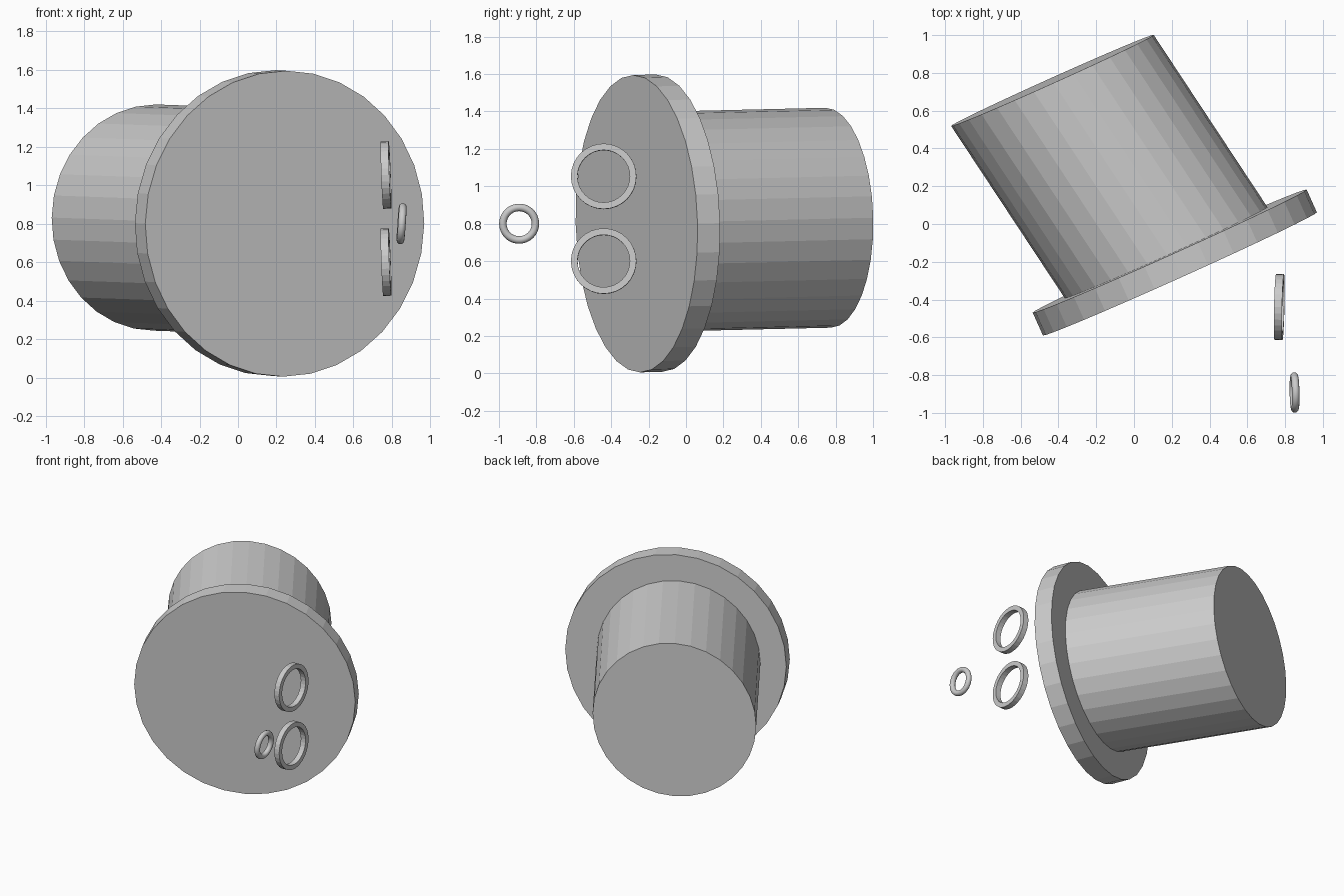
import bpy, bmesh, math
from mathutils import Vector

if "Cube" in bpy.data.objects:
    bpy.data.objects.remove(bpy.data.objects["Cube"])

grey = bpy.data.materials.new("light_grey")
grey.diffuse_color = (0.6, 0.6, 0.6, 1)
grey.use_nodes = True
grey.node_tree.nodes["Principled BSDF"].inputs["Base Color"].default_value = grey.diffuse_color


def frame(normal):
    """Side and up directions of the plane with this normal."""
    n = Vector(normal).normalized()
    side = Vector((0, 0, 1)).cross(n).normalized()
    return n, side, n.cross(side)


def finish(name, bm):
    bmesh.ops.recalc_face_normals(bm, faces=bm.faces)
    mesh = bpy.data.meshes.new(name)
    bm.to_mesh(mesh)
    bm.free()
    mesh.materials.append(grey)
    ob = bpy.data.objects.new(name, mesh)
    bpy.context.collection.objects.link(ob)
    return ob


def drum(name, start, end, radius, normal, sides=32):
    """Capped cylinder whose end discs keep one normal, so it may lean."""
    n, side, up = frame(normal)
    bm = bmesh.new()
    loops = []
    for c in (Vector(start), Vector(end)):
        loops.append([bm.verts.new(c + radius * (math.cos(a) * side + math.sin(a) * up))
                      for a in (math.tau * i / sides for i in range(sides))])
        bm.faces.new(loops[-1])
    for i in range(sides):
        j = (i + 1) % sides
        bm.faces.new((loops[0][i], loops[0][j], loops[1][j], loops[1][i]))
    return finish(name, bm)


def ring(name, centre, normal, profile, sides):
    """Closed profile of (radius, height) points swept around the normal."""
    n, side, up = frame(normal)
    bm = bmesh.new()
    rows = []
    for i in range(sides):
        a = math.tau * i / sides
        out = math.cos(a) * side + math.sin(a) * up
        rows.append([bm.verts.new(Vector(centre) + r * out + h * n) for r, h in profile])
    m = len(profile)
    for i in range(sides):
        p, q = rows[i], rows[(i + 1) % sides]
        for k in range(m):
            bm.faces.new((p[k], p[(k + 1) % m], q[(k + 1) % m], q[k]))
    return finish(name, bm)


# Hat: wide brim and leaning crown, sharing one facing direction
facing = Vector((0.41, -0.912, -0.025)).normalized()
brim_front = Vector((0.243, -0.264, 0.80))
drum("brim", brim_front, brim_front - 0.132 * facing, 0.795, facing)
drum("crown", (0.243, -0.262, 0.808), (-0.432, 0.76, 0.832), 0.588, facing)

# Two flat hoops, one above the other
hoop = [(0.14, -0.021), (0.175, -0.021), (0.175, 0.021), (0.14, 0.021)]
for name, z in (("upper_hoop", 1.053), ("lower_hoop", 0.60)):
    ring(name, (0.769, -0.44, z), (1, -0.023, 0.038), hoop, 32)

# Small round ring
tube = [(0.087 + 0.02 * math.cos(t), 0.02 * math.sin(t))
        for t in (math.tau * k / 12 for k in range(12))]
small = ring("small_ring", (0.85, -0.892, 0.80), (1, 0.02, -0.07), tube, 48)
small.data.shade_smooth()
